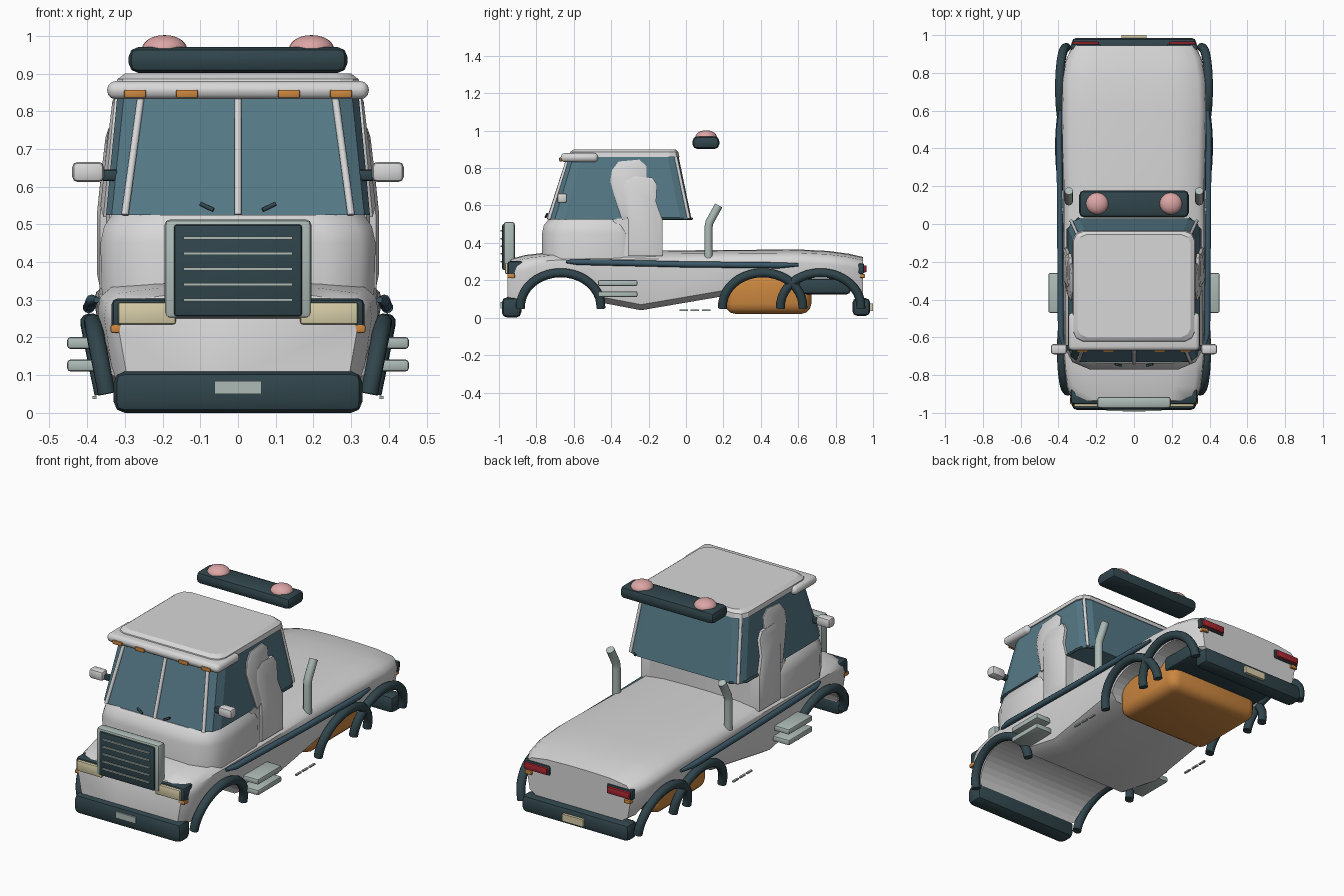
import bpy, bmesh, math
from mathutils import Vector

if "Cube" in bpy.data.objects:
    bpy.data.objects.remove(bpy.data.objects["Cube"])


def material(name, r, g, b):
    m = bpy.data.materials.new(name)
    m.use_nodes = True
    m.diffuse_color = (r, g, b, 1)
    m.node_tree.nodes["Principled BSDF"].inputs["Base Color"].default_value = (r, g, b, 1)
    return m


WHITE = material("white paint", .68, .68, .68)
DARK = material("dark trim", .03, .06, .072)
GLASS = material("blue glass", .09, .19, .24)
CHROME = material("pale metal", .42, .50, .47)
AMBER = material("amber", .60, .24, .05)
PINK = material("pink lens", .72, .38, .38)
CREAM = material("cream lens", .68, .61, .39)
RED = material("red lens", .38, .02, .03)
RAIL = material("rail blue", .045, .10, .14)


def finish(name, bm, mat, smooth=35, mirror=False):
    bmesh.ops.recalc_face_normals(bm, faces=bm.faces)
    me = bpy.data.meshes.new(name)
    bm.to_mesh(me)
    bm.free()
    ob = bpy.data.objects.new(name, me)
    bpy.context.collection.objects.link(ob)
    me.materials.append(mat)
    bpy.ops.object.select_all(action='DESELECT')
    bpy.context.view_layer.objects.active = ob
    ob.select_set(True)
    if smooth:
        bpy.ops.object.shade_smooth_by_angle(angle=math.radians(smooth))
    if mirror:
        ob.modifiers.new("Mirror", 'MIRROR')
    return ob


def box(name, xs, ys, zs, mat, bevel=0, mirror=False, seg=2):
    bm = bmesh.new()
    bmesh.ops.create_cube(bm, size=1)
    for v in bm.verts:
        v.co = [(a + b) / 2 + c * (b - a) for c, (a, b) in zip(v.co, (xs, ys, zs))]
    if bevel:
        bmesh.ops.bevel(bm, geom=bm.edges[:], offset=bevel, segments=seg, profile=.5, affect='EDGES')
    return finish(name, bm, mat, 40, mirror)


def loft(name, rings, mat, smooth=35, mirror=False):
    """Skin closed rings of equal length and cap the ends."""
    bm = bmesh.new()
    loops = [[bm.verts.new(p) for p in ring] for ring in rings]
    n = len(loops[0])
    for a, b in zip(loops, loops[1:]):
        for i in range(n):
            j = (i + 1) % n
            bm.faces.new((a[i], a[j], b[j], b[i]))
    bm.faces.new(loops[0])
    bm.faces.new(loops[-1])
    return finish(name, bm, mat, smooth, mirror)


def tube(name, path, radius, mat, mirror=False, sides=10, tips=1.0):
    pts = [Vector(p) for p in path]
    rings = []
    for i, p in enumerate(pts):
        d = (pts[min(i + 1, len(pts) - 1)] - pts[max(i - 1, 0)]).normalized()
        side = d.cross(Vector((1, 0, 0)) if abs(d.x) < .9 else Vector((0, 0, 1))).normalized()
        up = d.cross(side)
        r = radius * (tips if i in (0, len(pts) - 1) else 1)
        rings.append([p + r * (side * math.cos(t) + up * math.sin(t))
                      for t in (2 * math.pi * k / sides for k in range(sides))])
    return loft(name, rings, mat, 50, mirror)


def symmetric(half):
    return half + [(-x, *rest) for x, *rest in reversed(half)]


# Lower body: sections along the length (y, half width, bottom, top)
sections = [(-.955, .315, .06, .28), (-.935, .33, .06, .315), (-.86, .355, .06, .335),
            (-.72, .372, .07, .352), (-.45, .375, .08, .355), (-.24, .375, .04, .358),
            (.2, .375, .115, .362), (.6, .382, .13, .365), (.76, .378, .12, .357),
            (.87, .36, .11, .342), (.945, .325, .10, .325)]
rings = []
for y, w, zb, zt in sections:
    mid = zb + .7 * (zt - zb)
    rings.append([Vector(p) for p in symmetric([
        (.3 * w, y, zb), (.8 * w, y, zb), (.93 * w, y, zb + .03), (w, y, mid),
        (.985 * w, y, zt - .045), (.9 * w, y, zt - .018), (.6 * w, y, zt - .004), (.2 * w, y, zt)])])
body = loft("lower_body", rings, WHITE, 40)

# Wheel openings cut through the body, and tilted arch tubes
ARCHES = {"front": (-.67, .365), "middle": (.41, .375), "rear": (.72, .375)}
for label, (yc, xa) in ARCHES.items():
    circle = [(yc + .22 * math.cos(t), .025 + .20 * math.sin(t))
              for t in (2 * math.pi * k / 40 for k in range(40))]
    cutter = loft(label + "_wheel_cutter", [[(x, y, z) for y, z in circle] for x in (-.6, .6)], WHITE, 0)
    cutter.hide_render = True
    cutter.hide_set(True)
    cut = body.modifiers.new(label + " opening", 'BOOLEAN')
    cut.operation = 'DIFFERENCE'
    cut.solver = 'EXACT'
    cut.object = cutter
    path = []
    for k in range(21):
        t = math.radians(-3 + 186 * k / 20)
        h = math.sin(t)
        path.append((xa - .015 + .035 * h, yc + .215 * math.cos(t), .06 + .18 * h))
    tube(label + "_arch", path, .024, DARK, True)

# Bumpers, plates and underbody
box("front_bumper", (-.33, .33), (-.985, -.88), (0, .11), DARK, .03)
box("rear_bumper", (-.33, .33), (.89, .985), (.01, .105), DARK, .025)
box("front_plate", (-.062, .062), (-.992, -.983), (.05, .085), CHROME)
box("rear_plate", (-.065, .065), (.98, 1.0), (.035, .075), CREAM)
box("rear_underbox", (-.3, .3), (.6, .88), (.125, .21), DARK, .02)
box("amber_tank", (-.29, .29), (.21, .67), (.02, .24), AMBER, .055, seg=3)

# Running boards, side rail, small sill marks
for z in (.11, .17):
    box("step", (.34, .453), (-.47, -.26), (z, z + .031), CHROME, .008, True)
tube("side_rail", [(.375, -.64, .30), (.388, -.58, .298), (.392, 0, .285), (.396, .5, .28), (.39, .6, .283)],
     .016, RAIL, True, tips=.5)
for y in (-.035, .025, .085):
    box("sill_mark", (.375, .386), (y, y + .045), (.037, .045), CHROME, 0, True)


def plan(w, front, back, cf, cb, z, dx):
    """Horizontal ring with chamfered corners; cf and cb are chamfer lengths."""
    return symmetric([(w - dx, front, z), (w - dx * .3, front + cf * .35, z), (w, front + cf, z),
                      (w, back - cb, z), (w - cb * .3, back - cb * .3, z), (w - cb, back, z)])


# Lower cab and narrower rear cab section
loft("lower_cab", [plan(.36, -.77, -.31, .11, .04, .28, .13), plan(.365, -.77, -.31, .11, .04, .45, .13),
                   plan(.355, -.76, -.32, .11, .04, .495, .13), plan(.335, -.735, -.33, .1, .04, .525, .13)],
     WHITE, 40)
loft("rear_cab", [plan(.355, -.4, -.125, .03, .04, .3, .03), plan(.35, -.4, -.125, .03, .04, .53, .03)], WHITE)

# Glass house and roof
loft("cab_glass", [plan(.35, -.73, .03, .08, .06, .525, .05), plan(.318, -.625, -.04, .07, .06, .865, .06)],
     GLASS, 0)
loft("roof", [plan(.325, -.63, -.035, .05, .05, .86, .05), plan(.32, -.62, -.04, .05, .05, .885, .05),
              plan(.30, -.6, -.055, .05, .05, .9, .05)], WHITE, 20)
box("sun_visor", (-.347, .347), (-.67, -.47), (.832, .88), WHITE, .022, seg=3)
for x in (.135, .273):
    box("visor_lamp", (x - .029, x + .029), (-.678, -.66), (.836, .857), AMBER, .004, True)

# Window pillars and lower trim
tube("centre_pillar", [(0, -.735, .525), (0, -.63, .85)], .010, WHITE)
tube("front_pillar", [(.30, -.733, .525), (.256, -.63, .85)], .010, WHITE, True)
tube("rear_pillar", [(.332, .015, .53), (.30, -.055, .86)], .009, WHITE, True)
tube("window_base_trim", [(.352, -.17, .53), (.352, -.03, .53), (.29, .032, .53)], .007, DARK, True)
tube("wiper", [(.065, -.75, .538), (.10, -.742, .555)], .006, DARK, True)


# Leaning panels on the cab sides, from side profiles
def panel(name, profile, inner, outer):
    rings = []
    for depth, grow in ((inner, 1), (outer - .008, 1), (outer, .85)):
        cy = sum(p[0] for p in profile) / len(profile)
        cz = sum(p[1] for p in profile) / len(profile)
        rings.append([(depth - .10 * max(0, z - .53), cy + (y - cy) * grow, cz + (z - cz) * grow)
                      for y, z in profile])
    return loft(name, rings, WHITE, 40, True)


panel("upper_side_panel", [(-.34, .52), (-.38, .64), (-.405, .73), (-.395, .79), (-.36, .835), (-.25, .845),
                           (-.21, .81), (-.21, .70), (-.25, .55)], .31, .365)
panel("lower_side_panel", [(-.31, .33), (-.31, .52), (-.335, .67), (-.325, .73), (-.28, .755), (-.18, .75),
                           (-.155, .71), (-.16, .62), (-.125, .52), (-.125, .33)], .31, .374)

# Mirrors
box("mirror_arm", (.30, .365), (-.67, -.64), (.615, .645), DARK, .008, True)
box("mirror", (.355, .44), (-.69, -.635), (.612, .666), WHITE, .015, True)

# Grille
box("grille_frame", (-.195, .195), (-.975, -.915), (.25, .513), CHROME, .015)
box("grille_panel", (-.17, .17), (-.983, -.95), (.256, .50), DARK, .008)
for k in range(5):
    z = .30 + .041 * k
    box("grille_slat", (-.145, .145), (-.991, -.978), (z - .004, z + .004), CHROME)

# Headlights, indicators and tail lights
box("headlight_housing", (.15, .336), (-.955, -.86), (.216, .304), DARK, .018, True)
box("headlight", (.165, .318), (-.968, -.93), (.235, .293), CREAM, .006, True)
box("front_indicator", (.298, .338), (-.955, -.915), (.212, .234), AMBER, .005, True)
box("tail_housing", (.175, .335), (.92, .952), (.235, .29), DARK, .008, True)
box("tail_light", (.185, .325), (.93, .965), (.243, .28), RED, .005, True)
box("rear_indicator", (.285, .325), (.93, .957), (.213, .233), AMBER, .004, True)

# Exhaust stacks
tube("exhaust_stack", [(.345, .12, .30), (.345, .12, .48), (.345, .125, .51), (.345, .175, .60)],
     .022, CHROME, True, 12)

# Light bar with two flattened domes
box("light_bar", (-.29, .29), (.035, .178), (.902, .97), DARK, .025)
bm = bmesh.new()
bmesh.ops.create_uvsphere(bm, u_segments=24, v_segments=12, radius=1)
for v in bm.verts:
    v.co = (.195 + v.co.x * .06, .108 + v.co.y * .058, .965 + v.co.z * .037)
finish("beacon", bm, PINK, 60, True)
